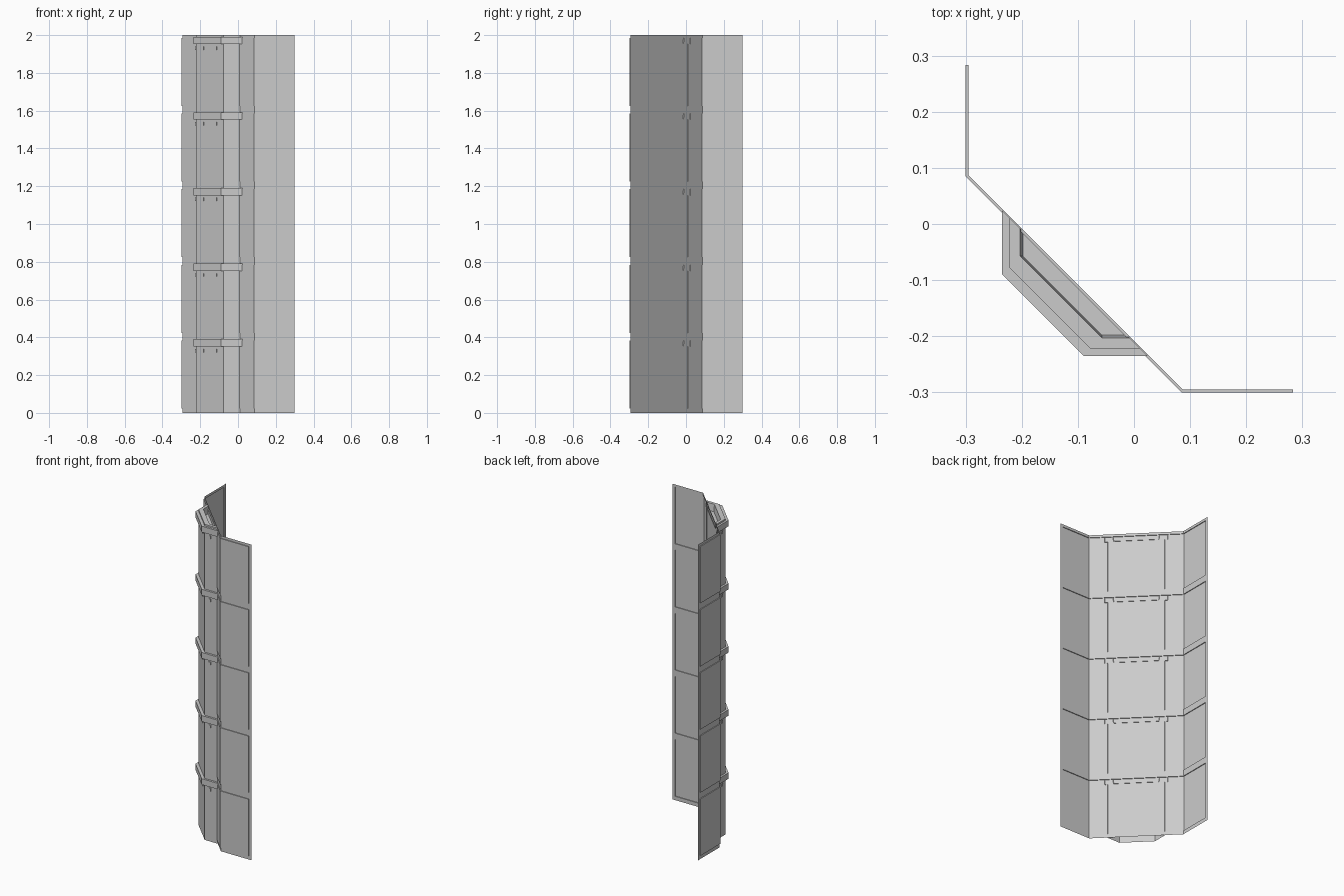
import bpy, bmesh, math
from mathutils import Matrix, Vector

cube = bpy.data.objects.get("Cube")
if cube:
    bpy.data.objects.remove(cube, do_unlink=True)

CELLS = 5
PITCH = 0.4

metal = bpy.data.materials.new("plain_grey_metal")
metal.use_nodes = True
grey = (0.6, 0.6, 0.6, 1)
metal.diffuse_color = grey
metal.node_tree.nodes["Principled BSDF"].inputs["Base Color"].default_value = grey


def finish(name, bm):
    bmesh.ops.remove_doubles(bm, verts=bm.verts, dist=1e-5)
    bmesh.ops.dissolve_degenerate(bm, edges=bm.edges, dist=1e-5)
    bmesh.ops.recalc_face_normals(bm, faces=bm.faces)
    mesh = bpy.data.meshes.new(name)
    bm.to_mesh(mesh)
    bm.free()
    mesh.materials.append(metal)
    obj = bpy.data.objects.new(name, mesh)
    bpy.context.collection.objects.link(obj)
    return obj


def loft(bm, rows):
    """Join successive open plan outlines, each given as (points, height)."""
    rings = [[bm.verts.new((x, y, z)) for x, y in pts] for pts, z in rows]
    for a, b in zip(rings, rings[1:]):
        for i in range(len(a) - 1):
            bm.faces.new((a[i], a[i + 1], b[i + 1], b[i]))
    return rings


def mirrored(half):
    """Complete a plan outline by swapping x and y."""
    return half + [(y, x) for x, y in reversed(half)]


# Folded wall sheet, with one pressed-forward panel per storey
back, front, end, inset = -0.295, -0.3, 0.3, 0.283
edge = [(back, end), (back, inset)]
flat_row = mirrored(edge + [(back, inset), (back, 0.087)])
pressed_row = mirrored(edge + [(front, inset), (front, 0.085)])

bm = bmesh.new()
rows = []
for i in range(CELLS):
    z = i * PITCH
    rows += [(flat_row, z), (flat_row, z + 0.024), (pressed_row, z + 0.024),
             (pressed_row, z + 0.384), (flat_row, z + 0.384), (flat_row, z + PITCH)]
loft(bm, rows)
finish("wall_sheet", bm)


# Faceted duct sections with a collar and recessed cap
def duct_outline(width, corner):
    return mirrored([(-width, width - 0.211), (-width, -corner)])


duct = duct_outline(0.222, 0.078)
collar = duct_outline(0.235, 0.09)
rim = duct_outline(0.203, 0.057)
floor = duct_outline(0.198, 0.057)

for i in range(CELLS):
    z = i * PITCH
    bm = bmesh.new()
    rings = loft(bm, [(duct, z), (duct, z + 0.352), (collar, z + 0.352),
                      (collar, z + 0.39), (duct, z + 0.39), (duct, z + PITCH),
                      (rim, z + PITCH), (floor, z + 0.355)])
    bm.faces.new(rings[-1])
    finish(f"duct_section_{i + 1}", bm)

# Small lugs beneath each collar: one per side facet, two on the middle facet
lugs = [(-0.222, -0.04, -90), (-0.184, -0.116, -45),
        (-0.116, -0.184, -45), (-0.04, -0.222, 0)]
bm = bmesh.new()
for i in range(CELLS):
    for x, y, angle in lugs:
        place = (Matrix.Translation(Vector((x, y, i * PITCH + 0.33)))
                 @ Matrix.Rotation(math.radians(angle), 4, 'Z')
                 @ Matrix.Diagonal((0.014, 0.01, 0.018, 1)))
        bmesh.ops.create_cube(bm, size=1, matrix=place)
finish("collar_lugs", bm)
